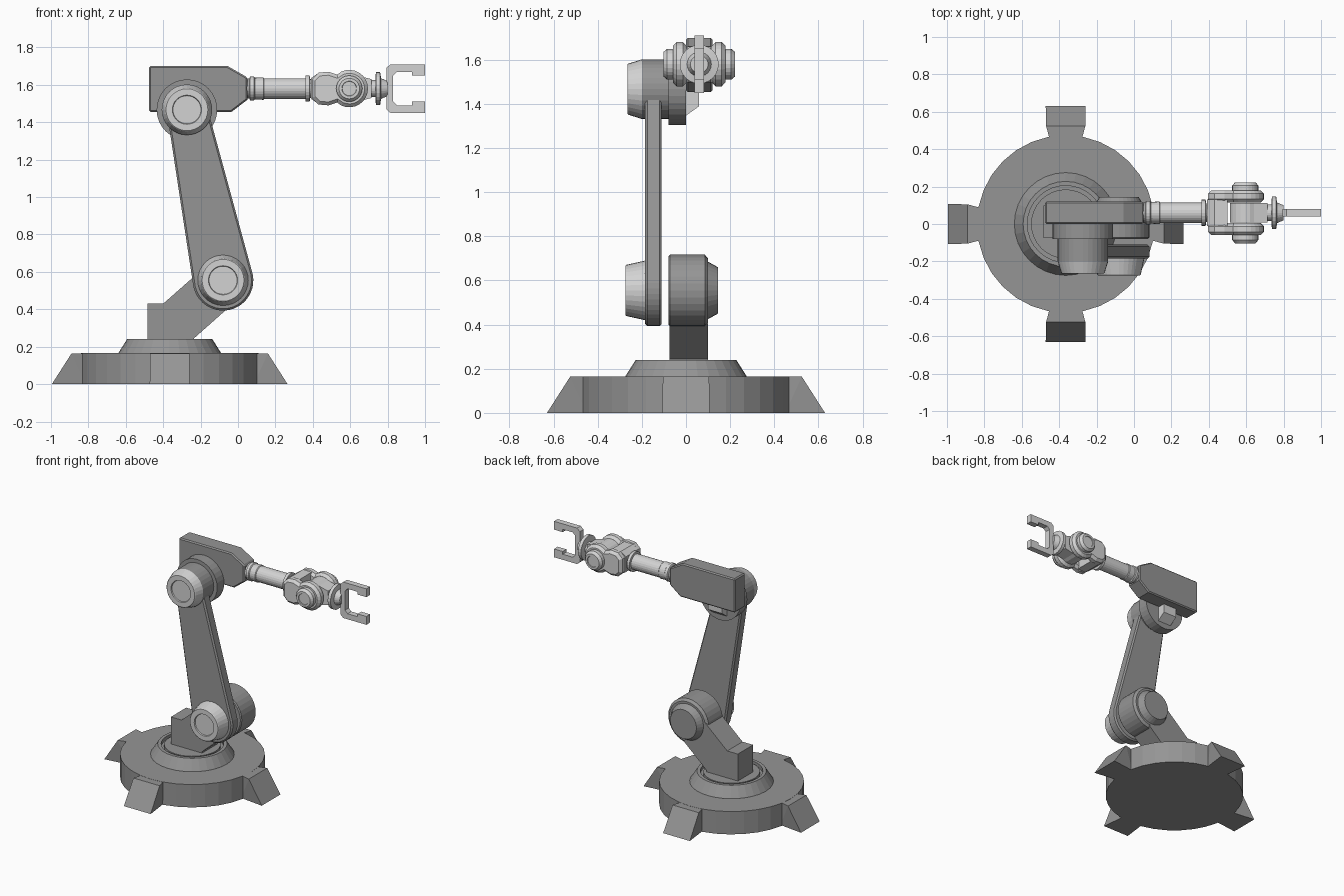
import bpy, bmesh, math
from mathutils import Vector, Matrix

if "Cube" in bpy.data.objects:
    bpy.data.objects.remove(bpy.data.objects["Cube"])


def material(name, v):
    m = bpy.data.materials.new(name)
    m.diffuse_color = (v, v, v, 1)
    m.use_nodes = True
    m.node_tree.nodes["Principled BSDF"].inputs["Base Color"].default_value = m.diffuse_color
    return m


DARK = material("dark grey", 0.30)
LIGHT = material("light grey", 0.65)


def finish(bm, name, mat):
    bmesh.ops.recalc_face_normals(bm, faces=bm.faces)
    me = bpy.data.meshes.new(name)
    bm.to_mesh(me)
    bm.free()
    me.materials.append(mat)
    ob = bpy.data.objects.new(name, me)
    bpy.context.collection.objects.link(ob)
    return ob


def lathe(name, profile, axis, centre, mat, sides=32):
    """Turn (radius, position) pairs around an axis through centre."""
    rot = {'Z': Matrix(), 'X': Matrix.Rotation(math.pi / 2, 4, 'Y'),
           'Y': Matrix.Rotation(-math.pi / 2, 4, 'X')}[axis]
    place = Matrix.Translation(centre) @ rot
    bm = bmesh.new()
    rings = []
    for r, a in profile:
        rings.append([bm.verts.new(place @ Vector((
            r * math.cos(2 * math.pi * i / sides),
            r * math.sin(2 * math.pi * i / sides), a))) for i in range(sides)])
    for p, q in zip(rings, rings[1:]):
        for i in range(sides):
            j = (i + 1) % sides
            bm.faces.new((p[i], p[j], q[j], q[i]))
    bm.faces.new(rings[0])
    bm.faces.new(rings[-1])
    return finish(bm, name, mat)


def prism(name, pts, y0, y1, mat, bevel=0):
    """Extrude an x-z outline from y0 to y1."""
    bm = bmesh.new()
    f = bm.faces.new([bm.verts.new((x, y0, z)) for x, z in pts])
    ext = bmesh.ops.extrude_face_region(bm, geom=[f])
    for v in ext['geom']:
        if isinstance(v, bmesh.types.BMVert):
            v.co.y = y1
    ob = finish(bm, name, mat)
    if bevel:
        b = ob.modifiers.new("Bevel", 'BEVEL')
        b.width, b.segments, b.limit_method = bevel, 1, 'ANGLE'
        b.angle_limit = math.radians(60)
    return ob


def arc(cx, cz, r, a0, a1, n):
    return [(cx + r * math.cos(math.radians(a0 + (a1 - a0) * i / n)),
             cz + r * math.sin(math.radians(a0 + (a1 - a0) * i / n)))
            for i in range(n + 1)]


BX = -0.365                 # base axis
SX, SZ = -0.08, 0.555       # shoulder pivot
EX, EZ = -0.273, 1.467      # elbow pivot
AY, AZ = 0.06, 1.58         # forearm axis
WX = 0.595                  # wrist pivot

# Base disc, turntable collar with recessed top
lathe("base_disc", [(.475, 0), (.475, .165)], 'Z', (BX, 0, 0), DARK)
lathe("turntable", [(.275, .16), (.275, .166), (.228, .24), (.205, .24),
                    (.205, .215), (.185, .215), (.185, .235)], 'Z', (BX, 0, 0), DARK)

# Four wedge feet
for k in range(4):
    bm = bmesh.new()
    place = Matrix.Translation((BX, 0, 0)) @ Matrix.Rotation(k * math.pi / 2, 4, 'Z')
    for r, w, z in ((.45, .085, 0), (.45, .085, .164), (.525, .105, .164), (.63, .107, 0)):
        for s in (-1, 1):
            bm.verts.new(place @ Vector((r, s * w, z)))
    bmesh.ops.convex_hull(bm, input=bm.verts)
    bmesh.ops.dissolve_limit(bm, angle_limit=.02, verts=bm.verts, edges=bm.edges)
    finish(bm, "foot_%d" % (k + 1), DARK)

# Pedestal and shoulder joint
prism("pedestal", [(-.485, .2), (-.235, .2), (-.235, .245), (-.06, .40), (-.06, .6),
                   (-.19, .615), (-.40, .43), (-.485, .43)], -.075, .1, DARK)
lathe("shoulder_drum", [(.155, -.08), (.162, -.073), (.162, .085), (.145, .1),
                        (.13, .1), (.105, .145)], 'Y', (SX, 0, SZ), DARK)

# Upper arm: hull around the two pivots
prism("upper_arm", arc(SX, SZ, .162, 192, 372, 20) + arc(EX, EZ, .108, 12, 192, 12),
      -.185, -.11, DARK, .01)

# Elbow joint
lathe("elbow_drum", [(.135, -.2), (.135, -.08), (.162, -.08), (.162, 0)],
      'Y', (EX, 0, EZ), DARK)
CAPS = (("shoulder_cap", SX, SZ, -.275, -.185), ("elbow_cap", EX, EZ, -.265, -.2))
for name, x, z, y0, y1 in CAPS:
    lathe(name, [(.075, y0 + .008), (.078, y0), (.112, y0), (.116, y0 + .004), (.135, y1)],
          'Y', (x, 0, z), LIGHT)

# Forearm housing and the small bracket below it
prism("forearm_housing", [(-.475, 1.455), (-.035, 1.455), (.05, 1.52), (.05, 1.64),
                          (-.055, 1.7), (-.475, 1.7)], 0, .12, DARK, .008)
bm = bmesh.new()
for x in (-.33, -.22):
    for y, z in ((-.01, 1.34), (.06, 1.39), (.06, 1.46), (-.01, 1.46)):
        bm.verts.new((x, y, z))
bmesh.ops.convex_hull(bm, input=bm.verts)
finish(bm, "housing_bracket", LIGHT)

# Forearm tube with collars
lathe("forearm_tube", [(.054, .04), (.054, .06), (.064, .065), (.064, .085), (.058, .09),
                       (.06, .135), (.055, .14), (.055, .36), (.07, .362),
                       (.07, .383), (.05, .386), (.05, .42)], 'X', (0, AY, AZ), LIGHT, 24)

# Wrist fork: block, two cheek plates, two pivot caps
prism("fork_block", [(.39, AZ - .055), (.43, AZ - .083), (.5, AZ - .083),
                     (.5, AZ + .083), (.43, AZ + .083), (.39, AZ + .055)],
      AY - .07, AY + .07, LIGHT)
upper = [(.53, .075), (.485, .09), (.43, .085), (.395, .05)]
cheek = (arc(WX, AZ, .1, -115, 115, 16) + [(x, AZ + z) for x, z in upper]
         + [(x, AZ - z) for x, z in reversed(upper)])
for side, s in (("front", -1), ("back", 1)):
    prism(side + "_fork_cheek", cheek, AY + s * .055, AY + s * .12, LIGHT, .018)
    lathe(side + "_wrist_cap", [(.07, s * .115), (.07, s * .145), (.055, s * .163),
                                (.04, s * .163), (.038, s * .158)],
          'Y', (WX, AY, AZ), LIGHT, 24)

# Wrist link, flange and neck
prism("wrist_link", arc(WX, AZ, .083, 55, 305, 14) + [(.715, AZ - .05), (.715, AZ + .05)],
      AY - .053, AY + .053, LIGHT)
lathe("wrist_flange", [(.045, .70), (.045, .735), (.088, .737), (.088, .76),
                       (.055, .765), (.04, .8)], 'X', (0, AY, AZ), LIGHT, 24)

# Gripper claw: half outline mirrored about the forearm axis
half = [(.83, .07), (.85, .09), (.93, .09), (.93, .07), (1.0, .07),
        (1.0, .13), (.815, .13), (.793, .11)]
prism("gripper", [(x, AZ + z) for x, z in half] + [(x, AZ - z) for x, z in reversed(half)],
      AY - .021, AY + .021, LIGHT)
